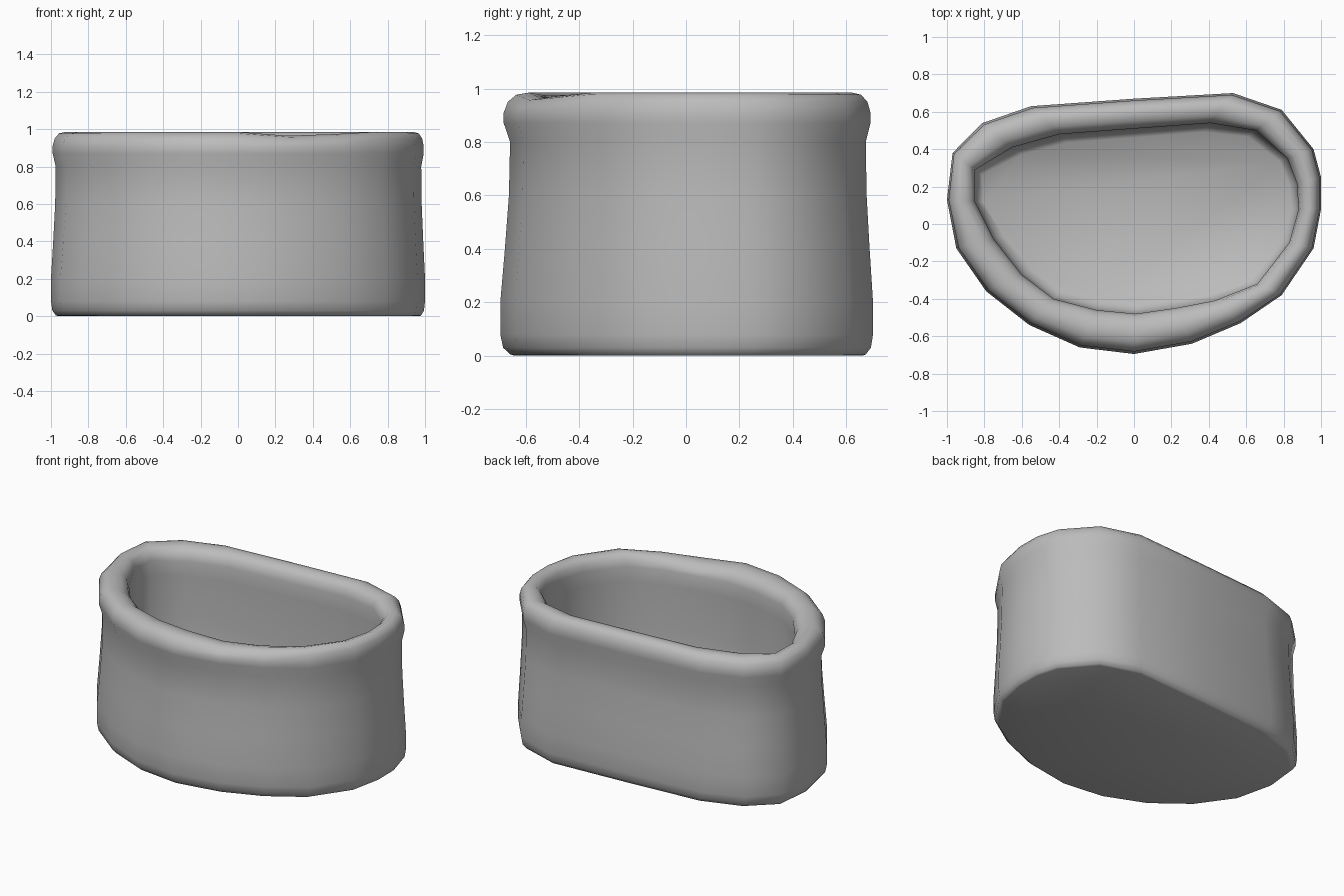
import bpy, bmesh, math

cube = bpy.data.objects.get("Cube")
if cube:
    bpy.data.objects.remove(cube, do_unlink=True)

# Plan outlines of the outer wall and of the mouth, point for point
OUTER = [(0, -.695), (.31, -.64), (.57, -.53), (.79, -.38), (.96, -.13),
         (1, .08), (1, .25), (.96, .4), (.79, .61), (.53, .7),
         (0, .67), (-.55, .63), (-.81, .54), (-.97, .38), (-1, .13),
         (-.95, -.13), (-.79, -.36), (-.56, -.54), (-.29, -.66)]
MOUTH = [(.01, -.48), (.22, -.45), (.43, -.41), (.66, -.32), (.83, -.1),
         (.88, .08), (.87, .22), (.82, .35), (.65, .5), (.41, .54),
         (0, .51), (-.4, .48), (-.65, .41), (-.85, .29), (-.85, .12),
         (-.75, -.08), (-.6, -.27), (-.43, -.4), (-.2, -.46)]

# Wall section: blend from outer wall (0) to mouth (1), and height
SECTION = [(.25, 0), (.17, .005), (.05, .03), (0, .08), (0, .2), (.08, .4),
           (.15, .6), (.17, .8), (.06, .87), (.06, .91), (.13, .95),
           (.28, .977), (.5, .985), (.75, .975), (.93, .945), (1, .9),
           (.97, .8), (.95, .5), (1, .22), (1.1, .15), (1.3, .12)]
DIP = {1: .02, 2: .012}      # shallow worn spot on the front of the rim

clay = bpy.data.materials.new("grey clay")
clay.use_nodes = True
colour = (.5, .5, .5, 1)
clay.diffuse_color = colour
clay.node_tree.nodes["Principled BSDF"].inputs["Base Color"].default_value = colour

# Pot body: rings joined up the outside, over the rim and down the inside
bm = bmesh.new()
rings = []
for blend, z in SECTION:
    ring = []
    for i, ((ox, oy), (mx, my)) in enumerate(zip(OUTER, MOUTH)):
        drop = DIP.get(i, 0) if z > .93 else 0
        ring.append(bm.verts.new((ox + (mx - ox) * blend,
                                  oy + (my - oy) * blend, z - drop)))
    rings.append(ring)
n = len(OUTER)
for low, high in zip(rings, rings[1:]):
    for i in range(n):
        j = (i + 1) % n
        bm.faces.new((low[i], low[j], high[j], high[i]))
bm.faces.new(rings[0][::-1])     # underside
bm.faces.new(rings[-1])          # inside floor
bmesh.ops.recalc_face_normals(bm, faces=bm.faces)

mesh = bpy.data.meshes.new("pot")
bm.to_mesh(mesh)
bm.free()
mesh.materials.append(clay)
pot = bpy.data.objects.new("pot", mesh)
bpy.context.collection.objects.link(pot)

bpy.ops.object.select_all(action='DESELECT')
pot.select_set(True)
bpy.context.view_layer.objects.active = pot
bpy.ops.object.shade_smooth_by_angle(angle=math.radians(60))
